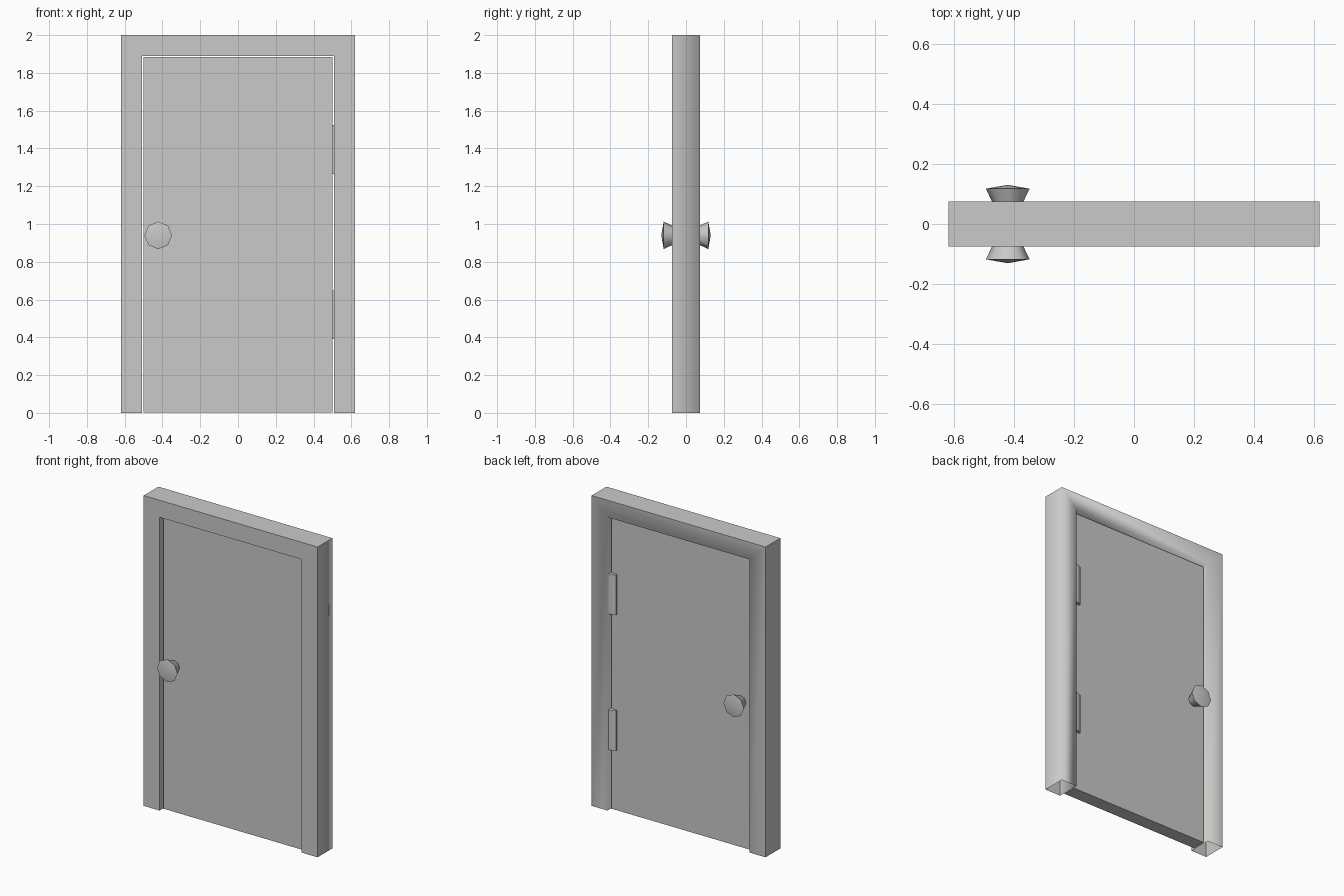
import bpy
import bmesh
import math
from mathutils import Matrix

cube = bpy.data.objects.get("Cube")
if cube:
    bpy.data.objects.remove(cube, do_unlink=True)

# One grey for everything
GREY = (0.6, 0.59, 0.575, 1.0)
mat = bpy.data.materials.new("warm_grey")
mat.use_nodes = True
mat.diffuse_color = GREY
for node in mat.node_tree.nodes:
    if node.type == 'BSDF_PRINCIPLED':
        node.inputs["Base Color"].default_value = GREY

HALF_W, HEIGHT, HALF_D = 0.62, 2.0, 0.075
OPEN_W, OPEN_H = 0.507, 1.89
DOOR_W, DOOR_H, DOOR_D = 0.5, 1.883, 0.044


def finish(name, bm):
    mesh = bpy.data.meshes.new(name)
    bm.to_mesh(mesh)
    bm.free()
    mesh.materials.append(mat)
    obj = bpy.data.objects.new(name, mesh)
    bpy.context.scene.collection.objects.link(obj)
    return obj


def prism(name, profile, z0, z1):
    """Closed upright prism from an (x, y) profile."""
    bm = bmesh.new()
    base = bm.faces.new([bm.verts.new((x, y, z0)) for x, y in profile])
    ext = bmesh.ops.extrude_face_region(bm, geom=[base])
    verts = [g for g in ext["geom"] if isinstance(g, bmesh.types.BMVert)]
    bmesh.ops.translate(bm, vec=(0, 0, z1 - z0), verts=verts)
    bmesh.ops.recalc_face_normals(bm, faces=bm.faces)
    return finish(name, bm)


# Frame: mitred arch of two jambs and a lintel, with open feet
def arch(bm, w, h, y):
    return [bm.verts.new((x, y, z)) for x, z in ((-w, 0), (-w, h), (w, h), (w, 0))]


bm = bmesh.new()
rings = [arch(bm, HALF_W, HEIGHT, -HALF_D), arch(bm, OPEN_W, OPEN_H, -HALF_D),
         arch(bm, OPEN_W, OPEN_H, HALF_D), arch(bm, HALF_W, HEIGHT, HALF_D)]
for i, a in enumerate(rings):
    b = rings[(i + 1) % len(rings)]
    for j in range(3):
        bm.faces.new((a[j], a[j + 1], b[j + 1], b[j]))
bmesh.ops.recalc_face_normals(bm, faces=bm.faces)
bm.normal_update()
# Soft edges only around the back opening and the back hinge-side edge
for f in bm.faces:
    f.smooth = True
for e in bm.edges:
    mid = (e.verts[0].co + e.verts[1].co) / 2
    on_back = any(abs(f.normal.y) > 0.9 and mid.y > 0 for f in e.link_faces)
    e.smooth = on_back and mid.z < HEIGHT - 0.01 and mid.x > -HALF_W + 0.01
finish("door_frame", bm)

# Door leaf
prism("door_leaf", [(-DOOR_W, -DOOR_D), (DOOR_W, -DOOR_D),
                    (DOOR_W, DOOR_D), (-DOOR_W, DOOR_D)], 0.002, DOOR_H)

# Hinges on the back, between leaf and jamb
hinge = [(0.51, 0.035), (0.51, 0.066), (0.485, 0.066), (0.46, 0.054), (0.46, 0.035)]
for name, z in (("lower_hinge", 0.39), ("upper_hinge", 1.265)):
    prism(name, hinge, z, z + 0.258)

# Flared eight-sided knobs with shallow pointed caps, mirrored front to back
bm = bmesh.new()
place = Matrix.Translation((-0.422, 0, 0.94)) @ Matrix.Rotation(math.pi / 2, 4, 'X')
for r1, r2, start, end in ((0.031, 0.073, 0.03, 0.118), (0.073, 0, 0.118, 0.131)):
    bmesh.ops.create_cone(bm, segments=8, radius1=r1, radius2=r2, depth=end - start,
                          matrix=place @ Matrix.Translation((0, 0, (start + end) / 2)))
bmesh.ops.remove_doubles(bm, verts=bm.verts, dist=0.0001)
bmesh.ops.recalc_face_normals(bm, faces=bm.faces)
for f in bm.faces:
    f.smooth = True
knobs = finish("door_knobs", bm)
knobs.data.set_sharp_from_angle(angle=math.radians(50))
mirror = knobs.modifiers.new("front_to_back", 'MIRROR')
mirror.use_axis = (False, True, False)
mirror.use_mirror_merge = False
